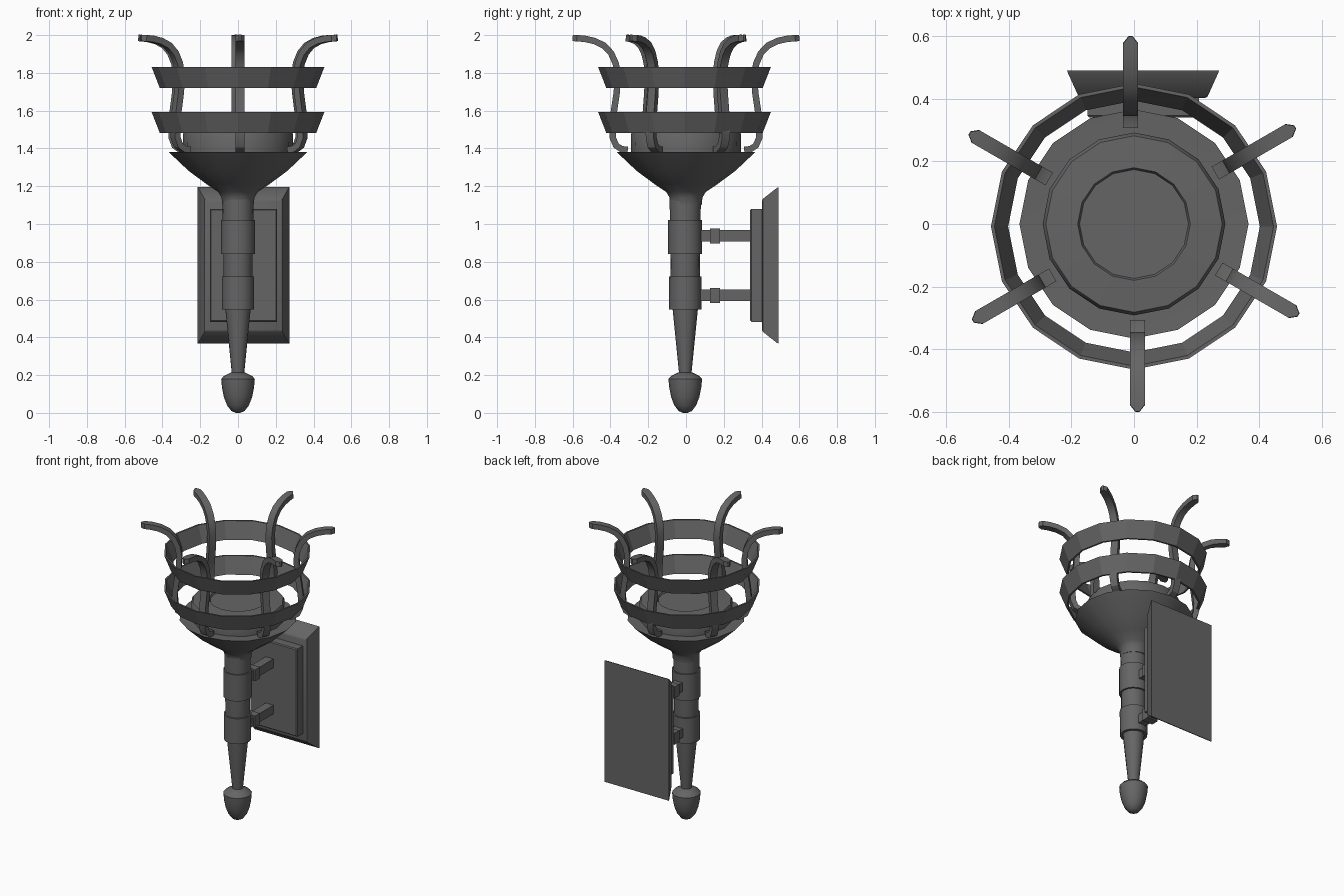
import bpy, bmesh, math
from mathutils import Vector

if "Cube" in bpy.data.objects:
    bpy.data.objects.remove(bpy.data.objects["Cube"])

iron = bpy.data.materials.new("dark_iron")
iron.diffuse_color = (0.13, 0.13, 0.13, 1)
iron.use_nodes = True
iron.node_tree.nodes["Principled BSDF"].inputs["Base Color"].default_value = iron.diffuse_color


def make(name, bm, smooth=30):
    bmesh.ops.recalc_face_normals(bm, faces=bm.faces)
    me = bpy.data.meshes.new(name)
    bm.to_mesh(me)
    bm.free()
    ob = bpy.data.objects.new(name, me)
    bpy.context.collection.objects.link(ob)
    me.materials.append(iron)
    if smooth:
        bpy.ops.object.select_all(action='DESELECT')
        ob.select_set(True)
        bpy.context.view_layer.objects.active = ob
        bpy.ops.object.shade_smooth_by_angle(angle=math.radians(smooth))
    return ob


def skin(bm, rings, caps=True, loop=False):
    """Bridge equal-length rings of points with quads."""
    vs = [[bm.verts.new(p) for p in r] for r in rings]
    n = len(vs[0])
    pairs = list(zip(vs, vs[1:])) + ([(vs[-1], vs[0])] if loop else [])
    for a, b in pairs:
        for i in range(n):
            j = (i + 1) % n
            bm.faces.new((a[i], a[j], b[j], b[i]))
    if caps and not loop:
        bm.faces.new(vs[0])
        bm.faces.new(vs[-1])


def lathe(name, prof, sides=16, y=0.0, loop=False, smooth=40):
    bm = bmesh.new()
    step = 2 * math.pi / sides
    skin(bm, [[(r * math.cos(i * step), y + r * math.sin(i * step), z)
               for i in range(sides)] for r, z in prof], loop=loop)
    return make(name, bm, smooth)


# Finial, handle, collars
lathe("finial", [(0.012, 0), (0.035, 0.01), (0.058, 0.04), (0.075, 0.085), (0.085, 0.135),
                 (0.089, 0.18), (0.075, 0.195), (0.035, 0.215)], y=-0.004)
lathe("handle", [(0.032, 0.2), (0.038, 0.26), (0.05, 0.38), (0.067, 0.55), (0.077, 0.72),
                 (0.078, 0.85), (0.081, 1.02), (0.083, 1.13)], y=-0.004)
lathe("lower_collar", [(0.085, 0.548), (0.086, 0.722)], y=-0.004)
lathe("upper_collar", [(0.09, 0.842), (0.09, 1.022)], y=-0.004)

# Flared bowl with flat ledge
lathe("bowl", [(0.083, 1.1), (0.087, 1.14), (0.105, 1.17), (0.165, 1.21), (0.26, 1.28),
               (0.366, 1.38), (0.285, 1.376)])

# Inner cup with rounded shoulder and shallow recessed disc
lathe("inner_cup", [(0.29, 1.37), (0.292, 1.475), (0.282, 1.492), (0.18, 1.498), (0.174, 1.485)])

# Basket bands
for nm, z in (("lower_band", 1.482), ("upper_band", 1.72)):
    lathe(nm, [(0.414, z), (0.457, z + 0.11), (0.446, z + 0.11), (0.402, z)],
          y=-0.008, loop=True, smooth=0)

# Six curved basket arms: centre line in (radius, height)
path = [(0.308, 1.393), (0.34, 1.396), (0.37, 1.415), (0.387, 1.455), (0.39, 1.52),
        (0.381, 1.6), (0.366, 1.7), (0.362, 1.79), (0.372, 1.85), (0.397, 1.905),
        (0.435, 1.945), (0.485, 1.969), (0.535, 1.98), (0.578, 1.984), (0.6, 1.985)]
for k in range(6):
    a = math.radians(30 + 60 * k)
    out, side = Vector((math.cos(a), math.sin(a), 0)), Vector((-math.sin(a), math.cos(a), 0))
    rings = []
    for i, (r, z) in enumerate(path):
        p, q = path[max(i - 1, 0)], path[min(i + 1, len(path) - 1)]
        t = Vector((q[0] - p[0], q[1] - p[1])).normalized()
        nrm = (out * -t.y + Vector((0, 0, t.x))) * 0.017
        w = side * (0.006 if i == len(path) - 1 else 0.0235)
        c = out * r + side * 0.011 + Vector((0, 0, z))
        rings.append([c - w - nrm, c + w - nrm, c + w + nrm, c - w + nrm])
    bm = bmesh.new()
    skin(bm, rings)
    make(f"basket_arm_{k + 1}", bm)


# Wall plate: stacked rectangles (y, half width, half height)
def plate(name, secs):
    bm = bmesh.new()
    skin(bm, [[(0.029 + sx * w, y, 0.781 + sz * h)
               for sx, sz in ((-1, -1), (1, -1), (1, 1), (-1, 1))] for y, w, h in secs])
    make(name, bm)


plate("wall_plate", [(0.402, 0.196, 0.34), (0.407, 0.206, 0.352), (0.482, 0.24, 0.411),
                     (0.491, 0.243, 0.414)])
plate("plate_panel", [(0.34, 0.172, 0.293), (0.346, 0.178, 0.299), (0.41, 0.178, 0.299)])


# Brackets joining handle and plate
def box(name, y0, y1, hx, zc, hz):
    bm = bmesh.new()
    skin(bm, [[(sx * hx, y, zc + sz * hz)
               for sx, sz in ((-1, -1), (1, -1), (1, 1), (-1, 1))] for y in (y0, y1)])
    make(name, bm, 0)


for nm, zc in (("lower", 0.622), ("upper", 0.937)):
    box(nm + "_bracket_bar", 0.06, 0.345, 0.029, zc, 0.03)
    box(nm + "_bracket_nut", 0.128, 0.181, 0.039, zc, 0.039)
